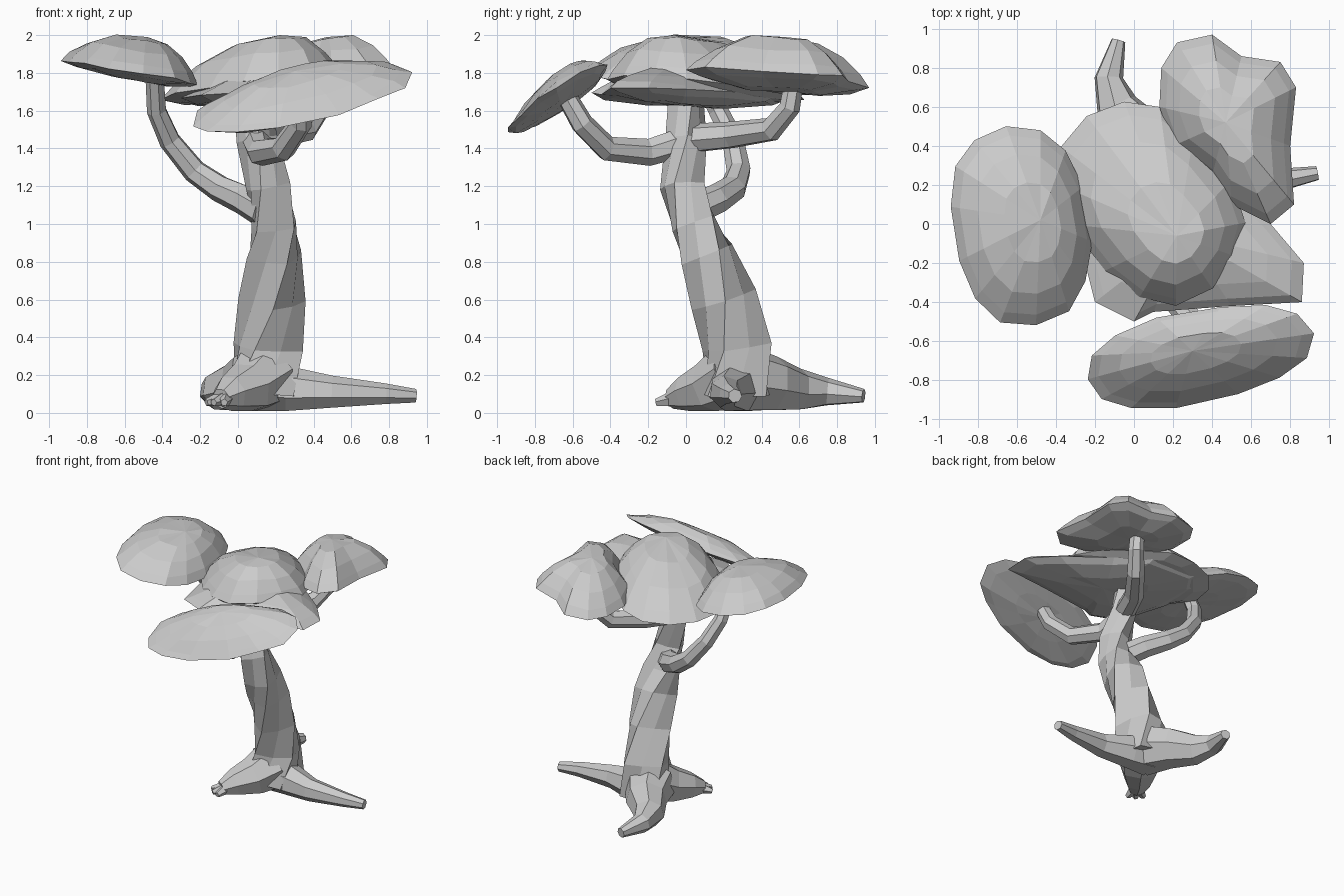
import bpy, bmesh, math, random
from mathutils import Vector, Quaternion, Matrix

random.seed(4)
cube = bpy.data.objects.get("Cube")
if cube:
    bpy.data.objects.remove(cube, do_unlink=True)

grey = bpy.data.materials.new("plain_grey")
grey.use_nodes = True
colour = (0.6, 0.6, 0.6, 1)
grey.diffuse_color = colour
grey.node_tree.nodes["Principled BSDF"].inputs["Base Color"].default_value = colour


def finish(name, bm):
    """Turn a bmesh into a flat shaded object."""
    bmesh.ops.recalc_face_normals(bm, faces=bm.faces)
    mesh = bpy.data.meshes.new(name)
    bm.to_mesh(mesh)
    bm.free()
    mesh.materials.append(grey)
    obj = bpy.data.objects.new(name, mesh)
    bpy.context.collection.objects.link(obj)
    return obj


def bridge(bm, a, b):
    n = len(a)
    for i in range(n):
        bm.faces.new((a[i], a[(i + 1) % n], b[(i + 1) % n], b[i]))


def tube(name, path, thick, thin, bend=1.0, sides=7, twist=0.0, ridge=0.0):
    """Tube along a path, tapering from thick to thin, with optional twisted ridges."""
    bm = bmesh.new()
    pts = [Vector(p) for p in path]
    last = len(pts) - 1
    side, old, rings = None, None, []
    for i, p in enumerate(pts):
        along = (pts[min(i + 1, last)] - pts[max(i - 1, 0)]).normalized()
        if side is None:
            side = along.orthogonal().normalized()
        else:
            side = old.rotation_difference(along) @ side
        old = along
        radius = thin + (thick - thin) * (1 - i / last) ** bend
        ring = []
        for k in range(sides):
            turn = Quaternion(along, math.tau * k / sides + twist * i)
            co = p + turn @ side * radius * (1 + ridge * (-1) ** k)
            co.z = max(co.z, 0.01)
            ring.append(bm.verts.new(co))
        rings.append(ring)
    for a, b in zip(rings, rings[1:]):
        bridge(bm, a, b)
    bm.faces.new(rings[0])
    bm.faces.new(rings[-1])
    return finish(name, bm)


def oval(centre, length, width, angle, sides=14):
    """Slightly squared, uneven oval outline whose long axis lies at the angle."""
    spin = Matrix.Rotation(angle, 2)
    points = []
    for k in range(sides):
        t = math.tau * k / sides
        c, s = math.cos(t), math.sin(t)
        p = Vector((math.copysign(abs(c) ** 0.85, c) * length,
                    math.copysign(abs(s) ** 0.85, s) * width))
        points.append(Vector(centre) + spin @ p * random.uniform(0.96, 1.02))
    return points


def cap(name, outline, apex, base, slope, drop, power=2.5):
    """Domed foliage cap: a tilted rim, rings rising to the apex, a shallow underside."""
    bm = bmesh.new()
    ax, ay, az = apex

    def ring(scale, lift, jitter):
        verts = []
        for x, y in outline:
            dx, dy = (x - ax) * scale, (y - ay) * scale
            z = base + slope[0] * dx + slope[1] * dy + lift
            z += random.uniform(-jitter, jitter)
            verts.append(bm.verts.new((ax + dx, ay + dy, z)))
        return verts

    rise = az - base
    top = [ring(s, rise * (1 - s ** power), 0.008) for s in (0.9, 0.7, 0.4)]
    rim = ring(1.0, 0, 0.01)
    under = [ring(s, -drop * (1 - s ** 4), 0.006) for s in (0.85, 0.45)]
    chain = under[::-1] + [rim] + top
    for a, b in zip(chain, chain[1:]):
        bridge(bm, a, b)
    for loop, z in ((top[-1], az), (under[-1], base - drop)):
        tip = bm.verts.new((ax, ay, z))
        for i in range(len(loop)):
            bm.faces.new((loop[i - 1], loop[i], tip))
    return finish(name, bm)


# Twisted trunk
tube("trunk", [
    (0.14, 0.27, 0.1), (0.16, 0.27, 0.35), (0.18, 0.2, 0.6), (0.19, 0.11, 0.84),
    (0.19, 0.04, 1.0), (0.16, -0.02, 1.2), (0.1, 0, 1.45), (0.06, 0, 1.76),
], 0.2, 0.09, bend=1.2, sides=8, twist=0.42, ridge=0.09)

# Roots
tube("left_root", [
    (0.12, 0.26, 0.15), (0.27, 0.25, 0.12), (0.5, 0.21, 0.11), (0.78, 0.23, 0.1),
    (0.94, 0.26, 0.09)], 0.17, 0.037, bend=1.4)
tube("back_root", [
    (0.12, 0.28, 0.18), (0.03, 0.46, 0.15), (-0.09, 0.6, 0.12), (-0.13, 0.75, 0.11),
    (-0.08, 0.94, 0.09)], 0.19, 0.037)
tube("front_root", [
    (0.14, 0.26, 0.2), (0.05, 0.12, 0.13), (-0.04, 0, 0.1), (-0.09, -0.08, 0.075),
], 0.19, 0.055)

# Ragged fork at the end of the front root
for number, heading in enumerate((3.6, 4.1, 4.6)):
    x, y = math.cos(heading) * 0.12, math.sin(heading) * 0.12
    tube(f"root_fork_{number}", [
        (-0.06, -0.04, 0.08), (x - 0.06, y - 0.04, 0.055)], 0.05, 0.02, sides=5)

# Branches
tube("right_branch", [
    (0.15, 0, 1.06), (0.03, 0.16, 1.13), (-0.1, 0.25, 1.19), (-0.23, 0.28, 1.28),
    (-0.36, 0.25, 1.44), (-0.43, 0.17, 1.6), (-0.44, 0.08, 1.78)], 0.09, 0.05, bend=1.4)
tube("front_branch", [
    (0.1, 0, 1.44), (0.12, -0.2, 1.38), (0.24, -0.42, 1.4), (0.33, -0.55, 1.53),
    (0.33, -0.63, 1.67)], 0.08, 0.055)
tube("back_branch", [
    (0.1, 0, 1.45), (0.2, 0.24, 1.47), (0.36, 0.45, 1.5), (0.44, 0.55, 1.62),
    (0.45, 0.58, 1.8)], 0.08, 0.05)

# Foliage caps
cap("right_foliage", oval((-0.58, 0), 0.52, 0.36, 1.72),
    (-0.48, 0.02, 1.99), 1.79, (-0.17, 0), 0.04)
cap("front_foliage", oval((0.33, -0.68), 0.6, 0.24, 0.2),
    (0.3, -0.65, 1.81), 1.67, (0.13, 0.52), 0.04, 2.2)
cap("centre_foliage", oval((0.08, 0.11), 0.55, 0.41, 2.2),
    (0.22, -0.06, 2.0), 1.74, (0.09, -0.08), 0.06)
cap("centre_skirt", [
    (-0.3, 0.4), (-0.2, 0.55), (0.2, 0.5), (0.4, 0.25), (0.7, 0), (0.87, -0.2),
    (0.86, -0.4), (0.5, -0.42), (0.1, -0.45), (0, -0.5), (-0.2, -0.4), (-0.3, 0)],
    (0.25, -0.05, 1.82), 1.69, (0.05, -0.02), 0.06)
cap("back_foliage", [
    (0.13, 0.6), (0.14, 0.8), (0.22, 0.93), (0.4, 0.97), (0.55, 0.86), (0.75, 0.83),
    (0.83, 0.7), (0.8, 0.4), (0.82, 0.1), (0.7, 0), (0.5, 0.1), (0.4, 0.25), (0.2, 0.4)],
    (0.47, 0.52, 1.99), 1.76, (0.12, -0.05), 0.06)
